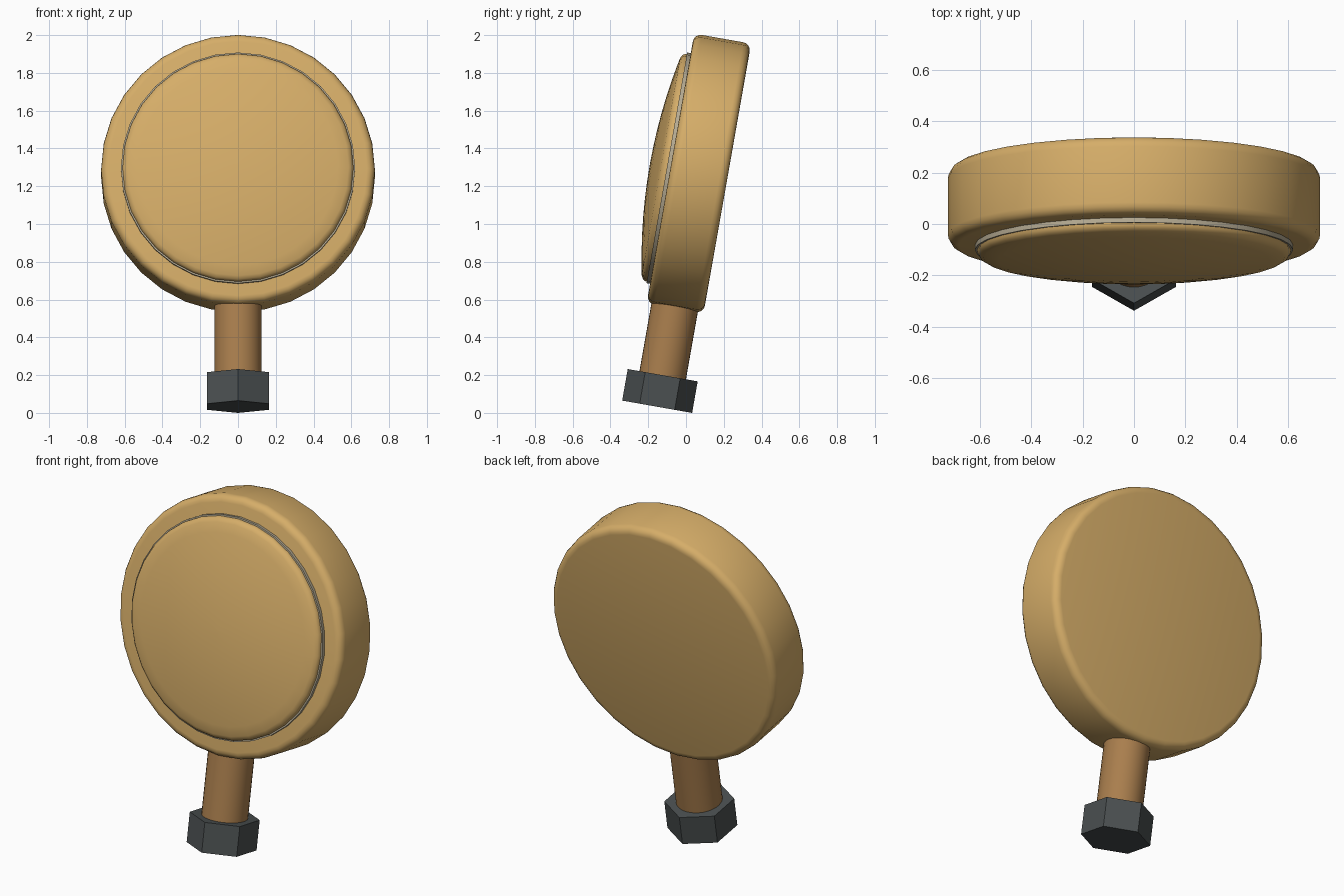
import bpy, math
from mathutils import Matrix

if "Cube" in bpy.data.objects:
    bpy.data.objects.remove(bpy.data.objects["Cube"])

TILT = math.radians(10)


def material(name, rgb):
    m = bpy.data.materials.new(name)
    m.diffuse_color = (*rgb, 1)
    m.use_nodes = True
    m.node_tree.nodes["Principled BSDF"].inputs["Base Color"].default_value = m.diffuse_color
    return m


TAN = material("tan", (0.67, 0.42, 0.14))
WOOD = material("brown", (0.40, 0.21, 0.075))
STEEL = material("dark grey", (0.07, 0.08, 0.082))
TRIM = material("pale grey", (0.48, 0.42, 0.30))

# Local frame: z runs along the handle, y is depth; the whole thing leans back
LEAN = Matrix.Rotation(-TILT, 4, 'X')
DISC_Z, MID_Y = 1.26, -0.156


def finish(obj, mat, place, smooth=True):
    obj.data.materials.append(mat)
    obj.data.transform(LEAN @ place)
    if smooth:
        bpy.ops.object.select_all(action='DESELECT')
        obj.select_set(True)
        bpy.context.view_layer.objects.active = obj
        bpy.ops.object.shade_smooth_by_angle(angle=math.radians(35))


def lathe(name, profile, mat, place, sides=32, smooth=True):
    """Closed solid turned around z from (radius, height) points, bottom to top."""
    verts, faces = [], []
    for r, h in profile:
        for i in range(sides):
            a = math.tau * i / sides
            verts.append((r * math.sin(a), r * math.cos(a), h))
    for k in range(len(profile) - 1):
        for i in range(sides):
            j = (i + 1) % sides
            a, b = k * sides, (k + 1) * sides
            faces.append((a + j, a + i, b + i, b + j))
    faces.append(tuple(range(sides)))
    top = (len(profile) - 1) * sides
    faces.append(tuple(top + i for i in reversed(range(sides))))
    mesh = bpy.data.meshes.new(name)
    mesh.from_pydata(verts, [], faces)
    obj = bpy.data.objects.new(name, mesh)
    bpy.context.collection.objects.link(obj)
    finish(obj, mat, place, smooth)
    return obj


# Turned parts of the head point towards the front (-y); height 0 is the back
FACING = Matrix.Translation((0, 0, DISC_Z)) @ Matrix.Rotation(math.pi / 2, 4, 'X')
R, T, B = 0.725, 0.306, 0.042

# Round head with softened rims
arc = [math.radians(a) for a in (0, 22.5, 45, 67.5, 90)]
back = [(R - B + B * math.sin(a), B - B * math.cos(a)) for a in arc]
front = [(r, T - h) for r, h in reversed(back)]
lathe("head", back + front, TAN, FACING)

# Thin trim ring and domed front pad
lathe("trim_ring", [(0.62, T - 0.01), (0.62, 0.325)], TRIM, FACING)
dome = [(0.612, 0.32), (0.611, 0.334), (0.603, 0.347), (0.585, 0.357)]
for r in (0.53, 0.45, 0.36, 0.27, 0.18, 0.09, 0.01):
    dome.append((r, 0.417 - 0.06 * (r / 0.585) ** 2))
lathe("front_pad", dome, TAN, FACING)

# Handle and hexagonal end cap
STEM = Matrix.Translation((0, MID_Y, 0))
lathe("handle", [(0.125, 0.1), (0.125, 0.62)], WOOD, STEM)
lathe("hex_cap", [(0.188, 0.0055), (0.188, 0.175)], STEEL, STEM, sides=6, smooth=False)
